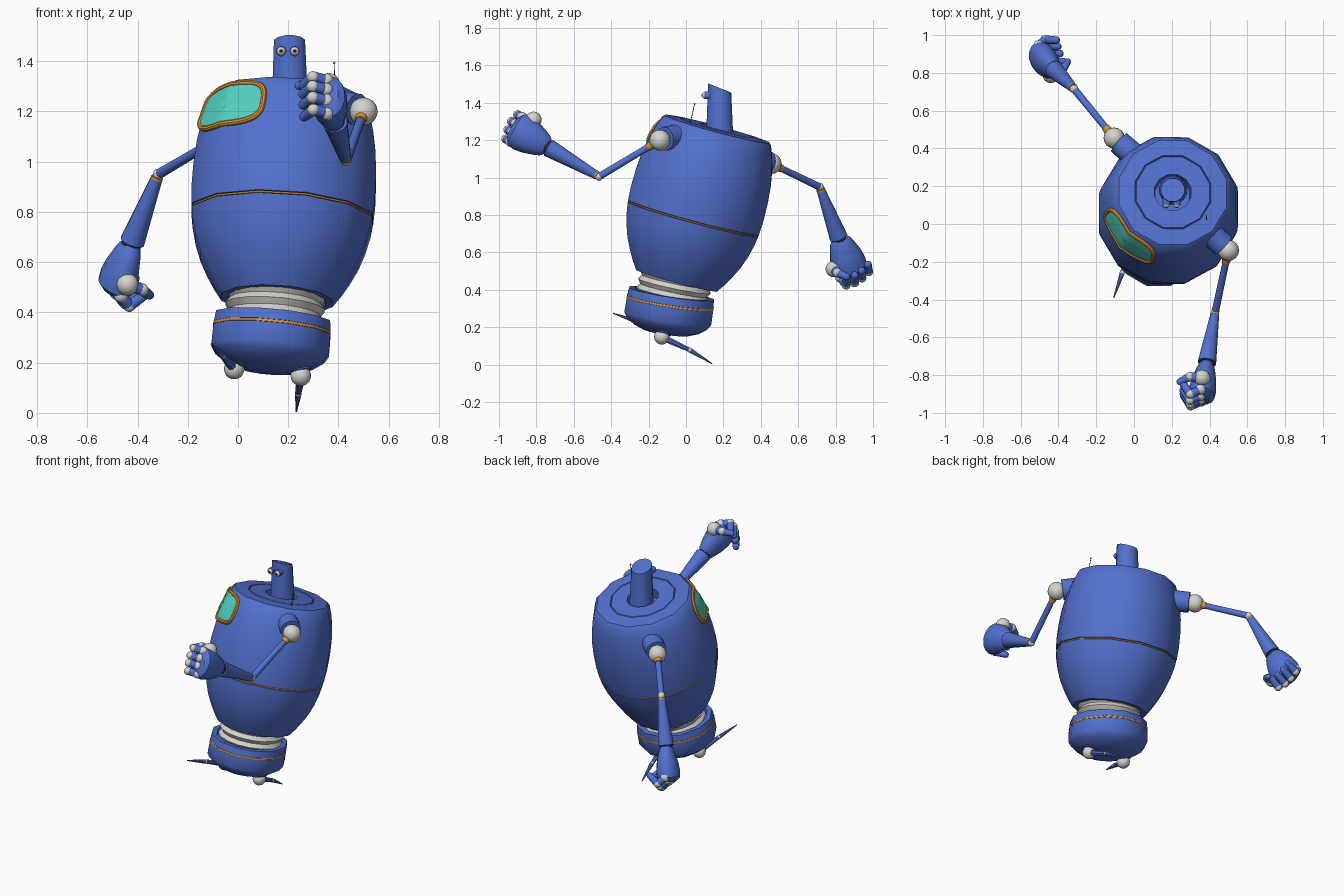
import bpy, bmesh, math
from mathutils import Vector as V, Matrix
from mathutils.bvhtree import BVHTree

old = bpy.data.objects.get("Cube")
if old:
    bpy.data.objects.remove(old)


def material(name, rgb):
    m = bpy.data.materials.new(name)
    m.use_nodes = True
    m.diffuse_color = (*rgb, 1)
    m.node_tree.nodes["Principled BSDF"].inputs["Base Color"].default_value = (*rgb, 1)
    return m


BLUE = material("blue paint", (.085, .165, .62))
WHITE = material("pale grey joints", (.66, .65, .61))
ORANGE = material("orange trim", (.7, .28, .03))
CYAN = material("cyan glass", (.09, .66, .56))
DARK = material("dark detail", (.02, .02, .04))
parts = []


def finish(name, bm, mat):
    mesh = bpy.data.meshes.new(name)
    bmesh.ops.recalc_face_normals(bm, faces=bm.faces)
    bm.to_mesh(mesh)
    bm.free()
    mesh.materials.append(mat)
    ob = bpy.data.objects.new(name, mesh)
    bpy.context.collection.objects.link(ob)
    parts.append(ob)
    return ob


def frame(axis, hint=(1, 0, 0)):
    """Three perpendicular directions, the last along the axis."""
    d = V(axis).normalized()
    h = V(hint)
    if abs(h.normalized().dot(d)) > .95:
        h = V((0, 0, 1))
    e1 = (h - d * h.dot(d)).normalized()
    return e1, d.cross(e1), d


def revolve(name, profile, origin, axis, mat, sides=12, hint=(1, 0, 0), squash=1):
    """Lathe (radius, height) pairs round an axis."""
    e1, e2, d = frame(axis, hint)
    bm = bmesh.new()
    rings = []
    for r, t in profile:
        ring = []
        for i in range(sides):
            a = math.tau * (i + .5) / sides
            ring.append(bm.verts.new(V(origin) + d * t + (e1 * math.cos(a) * squash + e2 * math.sin(a)) * r))
        rings.append(ring)
    for low, high in zip(rings, rings[1:]):
        for i in range(sides):
            j = (i + 1) % sides
            bm.faces.new((low[i], low[j], high[j], high[i]))
    bm.faces.new(rings[0])
    bm.faces.new(rings[-1])
    return finish(name, bm, mat)


def tube(name, a, b, ra, rb, mat, sides=12):
    axis = V(b) - V(a)
    return revolve(name, [(ra, 0), (rb, axis.length)], a, axis, mat, sides)


def ball(name, center, r, mat):
    bm = bmesh.new()
    bmesh.ops.create_uvsphere(bm, u_segments=16, v_segments=10, radius=r,
                              matrix=Matrix.Translation(V(center)))
    return finish(name, bm, mat)


# Barrel body with a seam groove and a recessed neck hole
BASE, LEAN = V((.155, -.05, .45)), V((.06, .258, .964))
body = revolve("body", [
    (.19, .02), (.2, 0), (.23, 0), (.262, .045), (.292, .095), (.325, .16), (.35, .23), (.367, .3), (.373, .341),
    (.362, .343), (.362, .351), (.375, .353), (.379, .43), (.377, .52), (.369, .61),
    (.355, .69), (.335, .765), (.311, .825), (.295, .84), (.208, .846), (.204, .839),
    (.2, .846), (.1, .846), (.095, .78)], BASE, LEAN, BLUE)
revolve("seam_trim", [(.36, .343), (.371, .344), (.371, .35), (.36, .351)], BASE, LEAN, ORANGE)

# Window: a glass patch and tube frame laid on the body surface
tree = BVHTree.FromPolygons([v.co for v in body.data.vertices],
                            [p.vertices[:] for p in body.data.polygons])
E1, E2, D = frame(LEAN)


def on_body(deg, t, lift):
    a = math.radians(deg)
    out = E1 * math.cos(a) + E2 * math.sin(a)
    hit = tree.ray_cast(BASE + D * t + out, -out)[0]
    return hit + out * lift


def window_point(i, s, lift):
    a = math.tau * i / 40
    c, n = math.cos(a), math.sin(a)
    c = math.copysign(abs(c) ** .6, c)
    n = math.copysign(abs(n) ** .6, n)
    return on_body(223.5 + 30 * c * s, .73 + .088 * n * s, lift)


bm = bmesh.new()
rings = [[bm.verts.new(window_point(i, k / 6, .009)) for i in range(40)] for k in range(1, 7)]
for inner, outer in zip(rings, rings[1:]):
    for i in range(40):
        j = (i + 1) % 40
        bm.faces.new((inner[i], inner[j], outer[j], outer[i]))
bm.faces.new(rings[0])
finish("window_glass", bm, CYAN)

bm = bmesh.new()
loops = []
for i in range(40):
    p = window_point(i, 1, .004)
    along = (window_point(i + 1, 1, .004) - window_point(i - 1, 1, .004)).normalized()
    u, w, _ = frame(along, p - (BASE + D * .73))
    loops.append([bm.verts.new(p + (u * math.cos(k * math.tau / 8) + w * math.sin(k * math.tau / 8)) * .012)
                  for k in range(8)])
for i in range(40):
    a, b = loops[i], loops[(i + 1) % 40]
    for k in range(8):
        m = (k + 1) % 8
        bm.faces.new((a[k], a[m], b[m], b[k]))
finish("window_frame", bm, ORANGE)

# Head with a slanted top, and two eyes
head = tube("head", (.207, .18, 1.2), (.205, .18, 1.505), .076, .064, BLUE)
for v in head.data.vertices:
    if v.co.z > 1.4:
        v.co.z -= (v.co.y - .115) * .4
for side, x in (("right", .172), ("left", .226)):
    tube(side + "_eye_socket", (x, .15, 1.44), (x, .1, 1.44), .021, .021, BLUE)
    ball(side + "_eye", (x, .103, 1.44), .018, WHITE)
    tube(side + "_pupil", (x, .09, 1.44), (x, .084, 1.44), .007, .006, DARK)

# Antenna
tube("antenna", (.385, .02, 1.28), (.383, .045, 1.39), .002, .002, DARK, 6)
ball("antenna_tip", (.383, .045, 1.393), .005, CYAN)

# Bellows waist and pelvis
waves = [(.192 + .009 * math.cos(i * math.pi / 2), -.09 + i * .012) for i in range(16)]
revolve("bellows", waves, (.147, -.063, .415), (.075, .2, .97), WHITE, 16)
HIP, TILT = V((.14, -.077, .38)), V((.09, .15, .98))
revolve("pelvis", [(.2, -.03), (.205, 0), (.236, 0), (.241, -.042), (.232, -.044), (.232, -.052), (.242, -.054),
                   (.243, -.13), (.225, -.158), (.18, -.19), (.12, -.213), (.05, -.22)], HIP, TILT, BLUE)
revolve("pelvis_trim", [(.23, -.043), (.242, -.043), (.243, -.053), (.23, -.053)], HIP, TILT, ORANGE)

# Spiked legs
legs = {"left": ((.25, -.13, .148), (.24, .02, .078), (.232, .14, .005)),
        "right": ((-.015, -.12, .175), (-.063, -.26, .23), (-.107, -.39, .275))}
for side, (hip, knee, tip) in legs.items():
    up = (HIP - V(hip)).normalized() * .6 + TILT * .6
    tube(side + "_hip_collar", V(hip) + up * .015, V(hip) + up * .07, .05, .056, BLUE)
    ball(side + "_hip_ball", hip, .041, WHITE)
    tube(side + "_thigh", hip, knee, .02, .012, BLUE, 8)
    ball(side + "_knee", knee, .014, WHITE)
    tube(side + "_spike", knee, tip, .014, .003, BLUE, 8)


def hand(side, wrist, A, K, P):
    """A runs along the arm, K across the knuckles, P to the palm side."""
    def at(a, k, p):
        return wrist + A * a + K * k + P * p
    revolve(side + "_palm", [(.045, -.005), (.06, .012), (.072, .04), (.092, .1), (.1, .15), (.095, .19), (.06, .212)],
            wrist, A, BLUE, 14, P, .72)
    for i, finger in enumerate(("index", "middle", "ring", "little")):
        k = -.072 + i * .048
        a = (.195, .205, .2, .185)[i]
        name = side + "_" + finger
        knuckle, mid, tip = at(a, k, .005), at(a + .035, k, .055), at(a - .02, k * .95, .1)
        ball(name + "_knuckle", knuckle, .028, WHITE)
        tube(name + "_base", knuckle, mid, .023, .023, BLUE, 10)
        ball(name + "_joint", mid, .024, WHITE)
        tube(name + "_end", mid, tip, .023, .02, BLUE, 10)
        ball(name + "_tip", tip, .02, BLUE)
    root, bend, tip = at(.135, -.09, .005), at(.14, -.098, .07), at(.165, -.075, .12)
    ball(side + "_thumb_ball", root, .044, WHITE)
    tube(side + "_thumb_base", root, bend, .027, .024, BLUE, 10)
    ball(side + "_thumb_joint", bend, .025, WHITE)
    tube(side + "_thumb_end", bend, tip, .024, .018, BLUE, 10)
    ball(side + "_thumb_tip", tip, .018, BLUE)


# Arms: socket start, socket end, shoulder, elbow, wrist, knuckle direction, palm sign
arms = {"left": ((.37, -.02, 1.225), (.475, -.115, 1.208), (.5, -.14, 1.2),
                 (.43, -.465, 1.005), (.385, -.745, 1.165), (0, -.5, -.85), -1),
        "right": ((.02, .345, 1.1), (-.08, .432, 1.083), (-.105, .455, 1.075),
                  (-.317, .715, .95), (-.425, .82, .67), (-.3, .87, .44), 1)}
for side, (s0, s1, shoulder, elbow, wrist, knuckles, sign) in arms.items():
    s, e, w = V(shoulder), V(elbow), V(wrist)
    tube(side + "_shoulder_socket", s0, s1, .066, .064, BLUE, 14)
    ball(side + "_shoulder_ball", s, .056, WHITE)
    reach = (e - s).normalized()
    tube(side + "_shoulder_trim", s + reach * .045, s + reach * .075, .025, .021, ORANGE)
    tube(side + "_upper_arm", s + reach * .07, e, .018, .02, BLUE)
    ball(side + "_elbow", e, .022, WHITE)
    K, negP, A = frame(w - e, knuckles)
    tube(side + "_elbow_trim", e + A * .012, e + A * .022, .024, .025, ORANGE)
    tube(side + "_forearm", e + A * .02, w - A * .012, .024, .05, BLUE)
    tube(side + "_wrist", w - A * .02, w + A * .01, .04, .04, DARK)
    hand(side, w, A, K, A.cross(K) * sign)

bpy.ops.object.select_all(action='DESELECT')
for ob in parts:
    ob.select_set(True)
bpy.context.view_layer.objects.active = body
bpy.ops.object.shade_smooth_by_angle(angle=math.radians(38))
